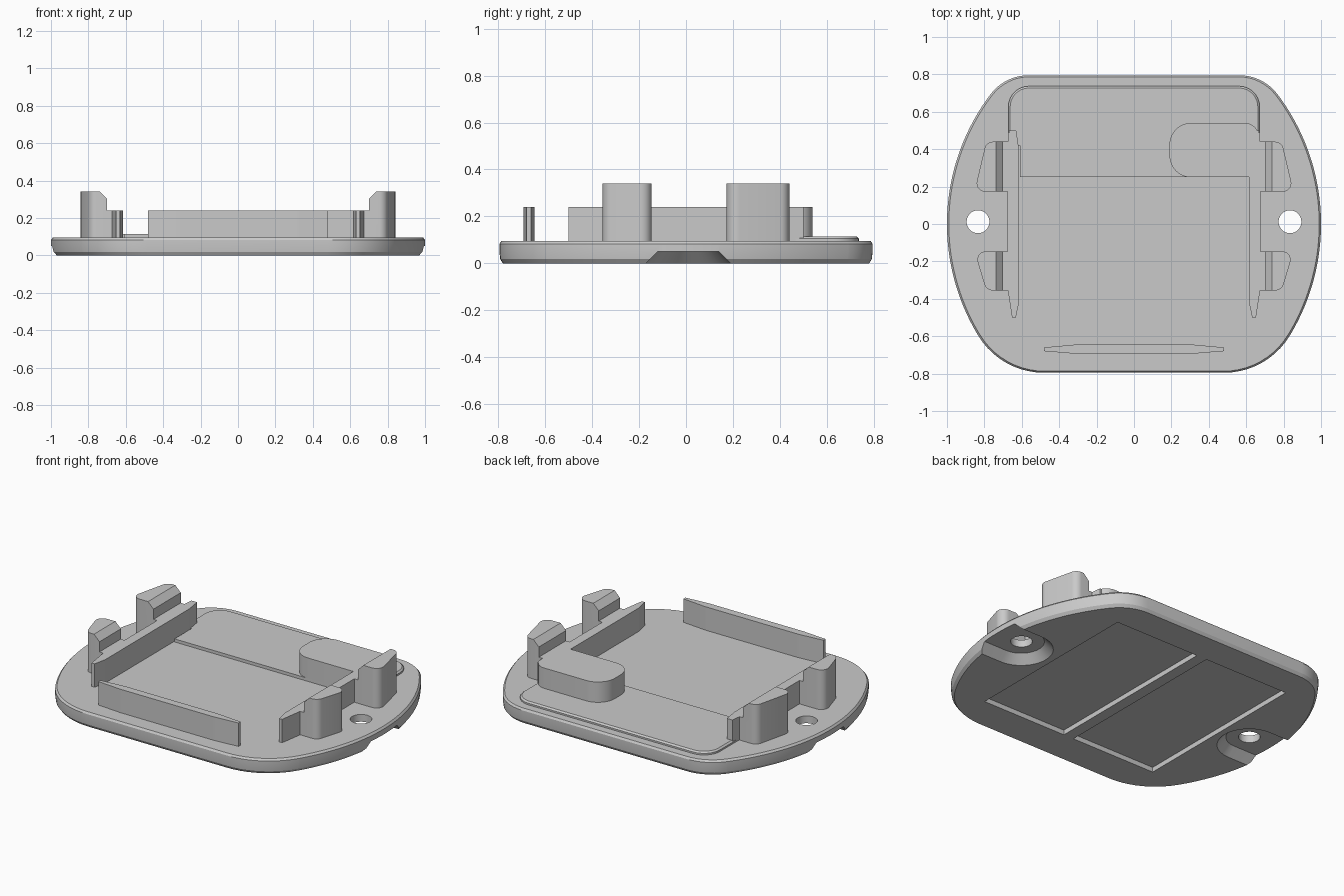
import bpy, bmesh, math
from mathutils import Vector

if "Cube" in bpy.data.objects:
    bpy.data.objects.remove(bpy.data.objects["Cube"])

grey = bpy.data.materials.new("plain_grey")
grey.diffuse_color = (0.59, 0.59, 0.59, 1)
grey.use_nodes = True
grey.node_tree.nodes["Principled BSDF"].inputs["Base Color"].default_value = grey.diffuse_color


def rounded(corners, steps=8):
    """Closed outline from (x, y, fillet radius) corners."""
    pts = [Vector(c[:2]) for c in corners]
    out = []
    for i, p in enumerate(pts):
        r = corners[i][2] if len(corners[i]) > 2 else 0
        if not r:
            out.append(p)
            continue
        u = (pts[i - 1] - p).normalized()
        v = (pts[(i + 1) % len(pts)] - p).normalized()
        half = u.angle(v) / 2
        centre = p + (u + v).normalized() * (r / math.sin(half))
        t = r / math.tan(half)
        a, b = p + u * t - centre, p + v * t - centre
        a0 = math.atan2(a.y, a.x)
        turn = math.atan2(a.x * b.y - a.y * b.x, a.dot(b))
        out += [centre + Vector((r * math.cos(a0 + turn * k / steps),
                                 r * math.sin(a0 + turn * k / steps)))
                for k in range(steps + 1)]
    return out


def loft(name, layers, side=1, cut=None):
    """Solid through stacked (outline, z) layers; optional trimming plane."""
    bm = bmesh.new()
    rings = [[bm.verts.new((p[0] * side, p[1], z)) for p in o] for o, z in layers]
    n = len(rings[0])
    for a, b in zip(rings, rings[1:]):
        for i in range(n):
            j = (i + 1) % n
            bm.faces.new((a[i], a[j], b[j], b[i]))
    bm.faces.new(rings[0][::-1])
    bm.faces.new(rings[-1])
    if cut:
        geom = bm.verts[:] + bm.edges[:] + bm.faces[:]
        bmesh.ops.bisect_plane(bm, geom=geom, plane_co=cut[0], plane_no=cut[1],
                               clear_outer=True)
        bmesh.ops.holes_fill(bm, edges=[e for e in bm.edges if e.is_boundary], sides=0)
    bmesh.ops.recalc_face_normals(bm, faces=bm.faces[:])
    me = bpy.data.meshes.new(name)
    bm.to_mesh(me)
    bm.free()
    me.materials.append(grey)
    ob = bpy.data.objects.new(name, me)
    bpy.context.collection.objects.link(ob)
    return ob


def smooth(ob):
    bpy.ops.object.select_all(action='DESELECT')
    ob.select_set(True)
    bpy.context.view_layer.objects.active = ob
    bpy.ops.object.shade_smooth_by_angle(angle=math.radians(25))


def subtract(ob, cutter):
    mod = ob.modifiers.new("cut", 'BOOLEAN')
    mod.operation, mod.solver, mod.object = 'DIFFERENCE', 'EXACT', cutter
    bpy.context.view_layer.objects.active = ob
    bpy.ops.object.modifier_apply(modifier=mod.name)
    bpy.data.objects.remove(cutter, do_unlink=True)


def scaled(outline, inset):
    return [Vector((p.x * (1 - inset), p.y * (1 - inset))) for p in outline]


def circle(x, y, r, a0=0, a1=360, n=32):
    return [Vector((x + r * math.cos(math.radians(a0 + (a1 - a0) * k / n)),
                    y + r * math.sin(math.radians(a0 + (a1 - a0) * k / n))))
            for k in range(n + (a1 - a0 < 360))]


# Base plate: bowed sides, straight front and back, chamfered rims
TOP = 0.095
bow = [(-0.15 + 1.15 * math.cos(math.radians(a)), 1.15 * math.sin(math.radians(a)))
       for a in range(-31, 38, 2)]
half = [(0.714, -0.795, 0.41)] + bow + [(0.69, 0.795, 0.255)]
outline = rounded(half + [(-c[0], *c[1:]) for c in reversed(half)], 10)
base = loft("base_plate", [(scaled(outline, 0.018), 0), (scaled(outline, 0.004), 0.018),
                           (outline, 0.05), (outline, 0.083), (scaled(outline, 0.01), TOP)])

# Underside screw pockets, screw holes and shallow panels
for s in (1, -1):
    def stadium(r):
        return circle(0.834, 0.01, r, 90, 270, 24) + [Vector((1.2, 0.01 - r)),
                                                      Vector((1.2, 0.01 + r))]
    subtract(base, loft("pocket", [(stadium(0.19), -0.01), (stadium(0.13), 0.05)], s))
    hole = circle(0.834, 0.012, 0.061)
    subtract(base, loft("hole", [(hole, -0.1), (hole, 0.2)], s))
    panel = rounded([(0.035, -0.57), (0.615, -0.57), (0.615, 0.59), (0.035, 0.59)])
    subtract(base, loft("panel", [(panel, -0.05), (panel, 0.03)], s))
smooth(base)


# Raised rear step with a softened rim
def step(d):
    return rounded([(-0.61, 0.25), (0.61, 0.25), (0.61, 0.42), (0.672 - d, 0.42),
                    (0.672 - d, 0.737 - d, 0.11 - d), (-0.672 + d, 0.737 - d, 0.11 - d),
                    (-0.672 + d, 0.42), (-0.61, 0.42)])


smooth(loft("rear_step", [(step(0), 0.085), (step(0), 0.105), (step(0.01), 0.114)]))

# Side walls with tapered ends, and chamfered clip posts
WALL = 0.24
wall = rounded([(0.615, -0.42), (0.632, -0.5), (0.652, -0.5), (0.675, -0.35),
                (0.675, 0.44), (0.668, 0.5), (0.63, 0.5), (0.615, 0.4)])
posts = {"rear": (0.44, 0.173), "front": (-0.355, -0.146)}
for s, label in ((1, "right"), (-1, "left")):
    loft(label + "_wall", [(wall, 0.085), (wall, WALL)], s)
    for where, (narrow, wide) in posts.items():
        body = rounded([(0.70, narrow), (0.79, narrow, 0.045), (0.853, wide, 0.045),
                        (0.70, wide)])
        smooth(loft(f"{label}_{where}_post", [(body, 0.085), (body, 0.34)], s,
                    ((0.70 * s, 0, 0.303), (-s, 0, 1))))
        web = [(0.66, narrow), (0.702, narrow), (0.702, wide), (0.66, wide)]
        loft(f"{label}_{where}_web", [(web, 0.085), (web, WALL)], s)

# Rounded block joined to the right wall
block = rounded([(0.19, 0.25, 0.115), (0.65, 0.25), (0.668, 0.42),
                 (0.668, 0.54, 0.075), (0.19, 0.54, 0.115)], 12)
smooth(loft("corner_block", [(block, 0.085), (block, WALL)]))

# Front ridge with tapered ends
ridge = rounded([(-0.48, -0.68), (-0.32, -0.693, 0.3), (0.32, -0.693, 0.3), (0.48, -0.68),
                 (0.48, -0.66), (0.32, -0.645, 0.3), (-0.32, -0.645, 0.3), (-0.48, -0.66)], 4)
smooth(loft("front_ridge", [(ridge, 0.085), (ridge, WALL)]))
